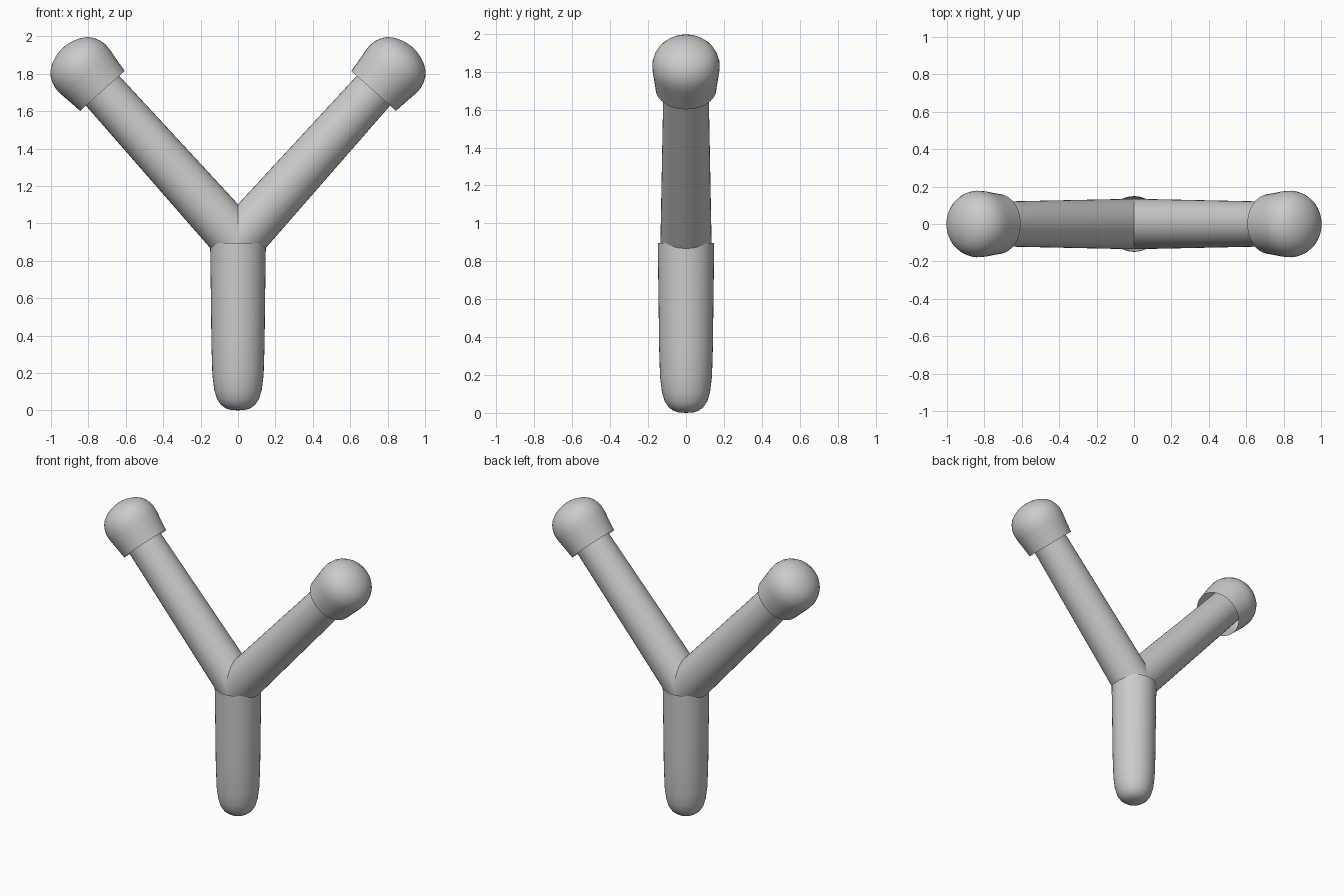
import bpy, bmesh, math
from mathutils import Vector, Matrix

if "Cube" in bpy.data.objects:
    bpy.data.objects.remove(bpy.data.objects["Cube"])

SEG = 40


def lathe(name, profile, origin=(0, 0, 0), axis=(0, 0, 1), mitre=False):
    """Revolve (distance, radius) points around an axis; optionally cut the first ring at x = 0."""
    d = Vector(axis).normalized()
    v = Vector((0, 1, 0))
    u = v.cross(d)
    o = Vector(origin)
    bm = bmesh.new()
    rings = []
    for t, r in profile:
        if r == 0:
            rings.append([bm.verts.new(o + d * t)])
            continue
        rings.append([bm.verts.new(o + d * t + u * (r * math.cos(a)) + v * (r * math.sin(a)))
                      for a in (2 * math.pi * i / SEG for i in range(SEG))])
    if mitre:
        for vert in rings[0]:
            vert.co -= d * (vert.co.x / d.x)
    for a, b in zip(rings, rings[1:]):
        for i in range(SEG):
            j = (i + 1) % SEG
            if len(a) == 1:
                bm.faces.new((a[0], b[j], b[i]))
            elif len(b) == 1:
                bm.faces.new((a[i], a[j], b[0]))
            else:
                bm.faces.new((a[i], a[j], b[j], b[i]))
    bmesh.ops.recalc_face_normals(bm, faces=bm.faces[:])
    # open tubes and caps: make sure faces look away from the axis
    f = max(bm.faces, key=lambda q: q.calc_area())
    c = f.calc_center_median() - o
    if f.normal.dot(c - d * c.dot(d)) < 0:
        bmesh.ops.reverse_faces(bm, faces=bm.faces[:])
    mesh = bpy.data.meshes.new(name)
    bm.to_mesh(mesh)
    bm.free()
    obj = bpy.data.objects.new(name, mesh)
    bpy.context.collection.objects.link(obj)
    bpy.ops.object.select_all(action='DESELECT')
    obj.select_set(True)
    bpy.context.view_layer.objects.active = obj
    bpy.ops.object.shade_smooth_by_angle(angle=math.radians(40))
    return obj


# Handle: slightly tapered, rounded foot, open top
lathe("handle", [(0, 0), (0.003, 0.04), (0.012, 0.068), (0.03, 0.092), (0.06, 0.112),
                 (0.11, 0.127), (0.19, 0.137), (0.35, 0.142), (0.6, 0.145), (0.895, 0.149)])

# Forked arms and their end caps, one pair per side
cap = [(0, 0.16), (0.07, 0.168), (0.13, 0.176), (0.175, 0.178), (0.21, 0.17), (0.24, 0.156),
       (0.265, 0.136), (0.288, 0.103), (0.303, 0.065), (0.311, 0.03), (0.313, 0)]
for side, label in ((-1, "left"), (1, "right")):
    direction = (0.667 * side, 0, 0.745)
    lathe("arm_" + label, [(0, 0.135), (1.2, 0.118)], (0, 0, 0.9), direction, mitre=True)
    lathe("cap_" + label, cap, (0.725 * side, 0, 1.708), direction)
